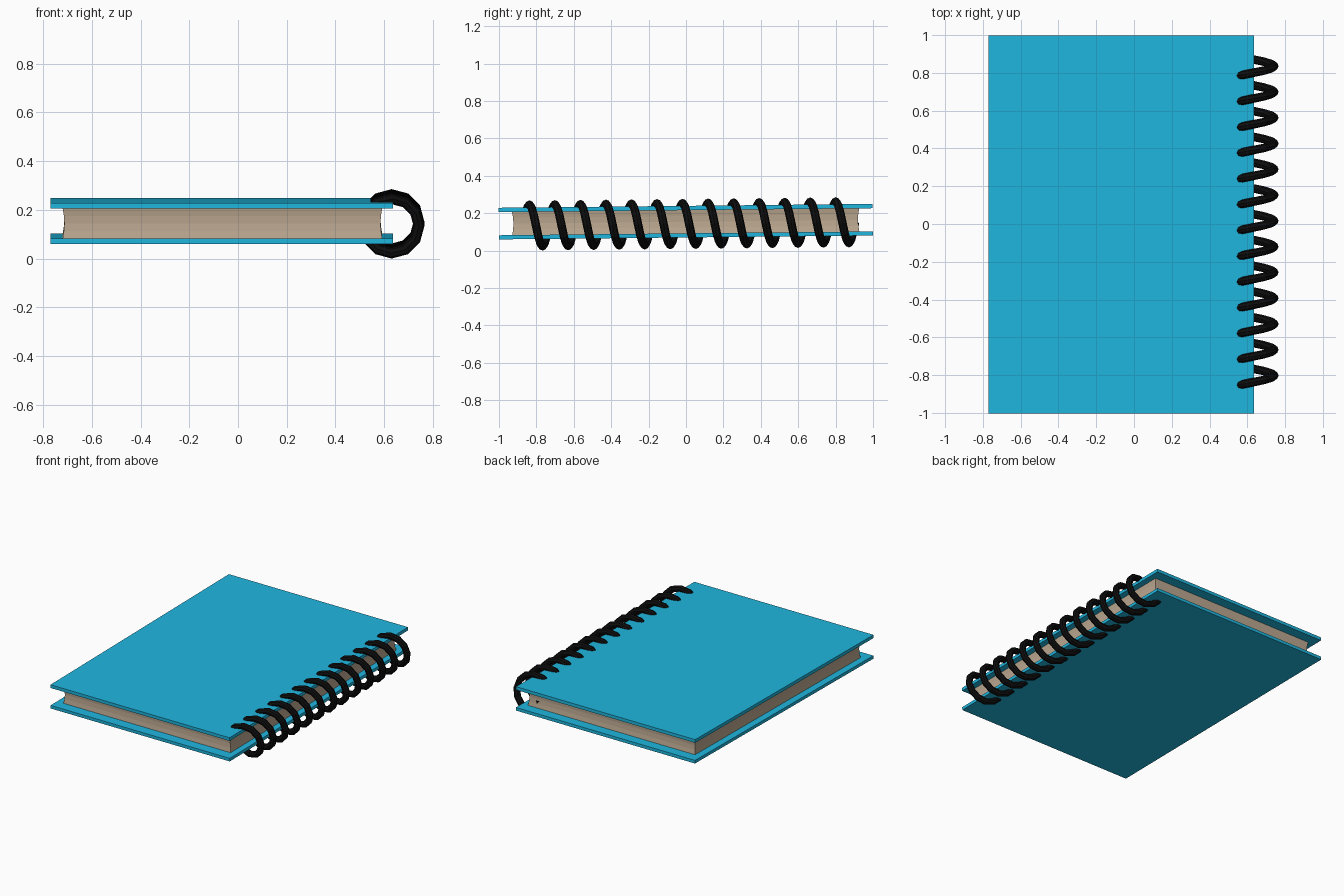
import bpy, bmesh, math
from mathutils import Vector

if "Cube" in bpy.data.objects:
    bpy.data.objects.remove(bpy.data.objects["Cube"])

TILT = 0.0103  # the whole book leans up slightly towards the back


def material(name, rgb):
    m = bpy.data.materials.new(name)
    m.diffuse_color = (*rgb, 1)
    m.use_nodes = True
    m.node_tree.nodes["Principled BSDF"].inputs["Base Color"].default_value = m.diffuse_color
    return m


def finish(name, bm, mat):
    bmesh.ops.recalc_face_normals(bm, faces=bm.faces)
    me = bpy.data.meshes.new(name)
    bm.to_mesh(me)
    bm.free()
    me.materials.append(mat)
    ob = bpy.data.objects.new(name, me)
    ob.rotation_euler.x = TILT
    bpy.context.collection.objects.link(ob)
    return ob


def loft(name, rings, mat):
    """Skin a list of equal-length point rings and cap both ends."""
    bm = bmesh.new()
    loops = [[bm.verts.new(p) for p in ring] for ring in rings]
    n = len(loops[0])
    for a, b in zip(loops, loops[1:]):
        for i in range(n):
            j = (i + 1) % n
            bm.faces.new((a[i], a[j], b[j], b[i]))
    bm.faces.new(loops[0])
    bm.faces.new(loops[-1])
    return finish(name, bm, mat)


def rect(x0, x1, y, z):
    return [(x0, -y, z), (x1, -y, z), (x1, y, z), (x0, y, z)]


blue = material("cover_blue", (0.014, 0.47, 0.74))
paper = material("paper", (0.50, 0.39, 0.28))
black = material("coil_black", (0.004, 0.004, 0.004))

# Covers
for name, z0, z1 in (("bottom_cover", 0.07, 0.092), ("top_cover", 0.216, 0.239)):
    loft(name, [rect(-0.77, 0.636, 1.0, z) for z in (z0, z1)], blue)

# Page block with slightly hollow edges
rings = []
for k in range(5):
    t = k / 4
    d = 0.007 * math.sin(math.pi * t)
    rings.append(rect(-0.72 + d, 0.592 - d, 0.928 - d, 0.092 + 0.124 * t))
loft("pages", rings, paper)

# Spiral binding: 13 turns, 12 segments per turn, passing through covers and pages
TURNS, SEG, SIDES = 13, 12, 8
R, r, PITCH = 0.112, 0.0225, 0.1365
rings = []
for k in range(TURNS * SEG + 1):
    a = math.pi - 2 * math.pi * k / SEG
    radial = Vector((math.cos(a), 0, math.sin(a)))
    centre = Vector((0.631, -0.869 + PITCH * k / SEG, 0.1425)) + radial * R
    tangent = Vector((math.sin(a) * R, PITCH / (2 * math.pi), -math.cos(a) * R)).normalized()
    side = tangent.cross(radial)
    rings.append([centre + r * (math.cos(b) * radial + math.sin(b) * side)
                  for b in (2 * math.pi * i / SIDES for i in range(SIDES))])
loft("spiral_binding", rings, black)
